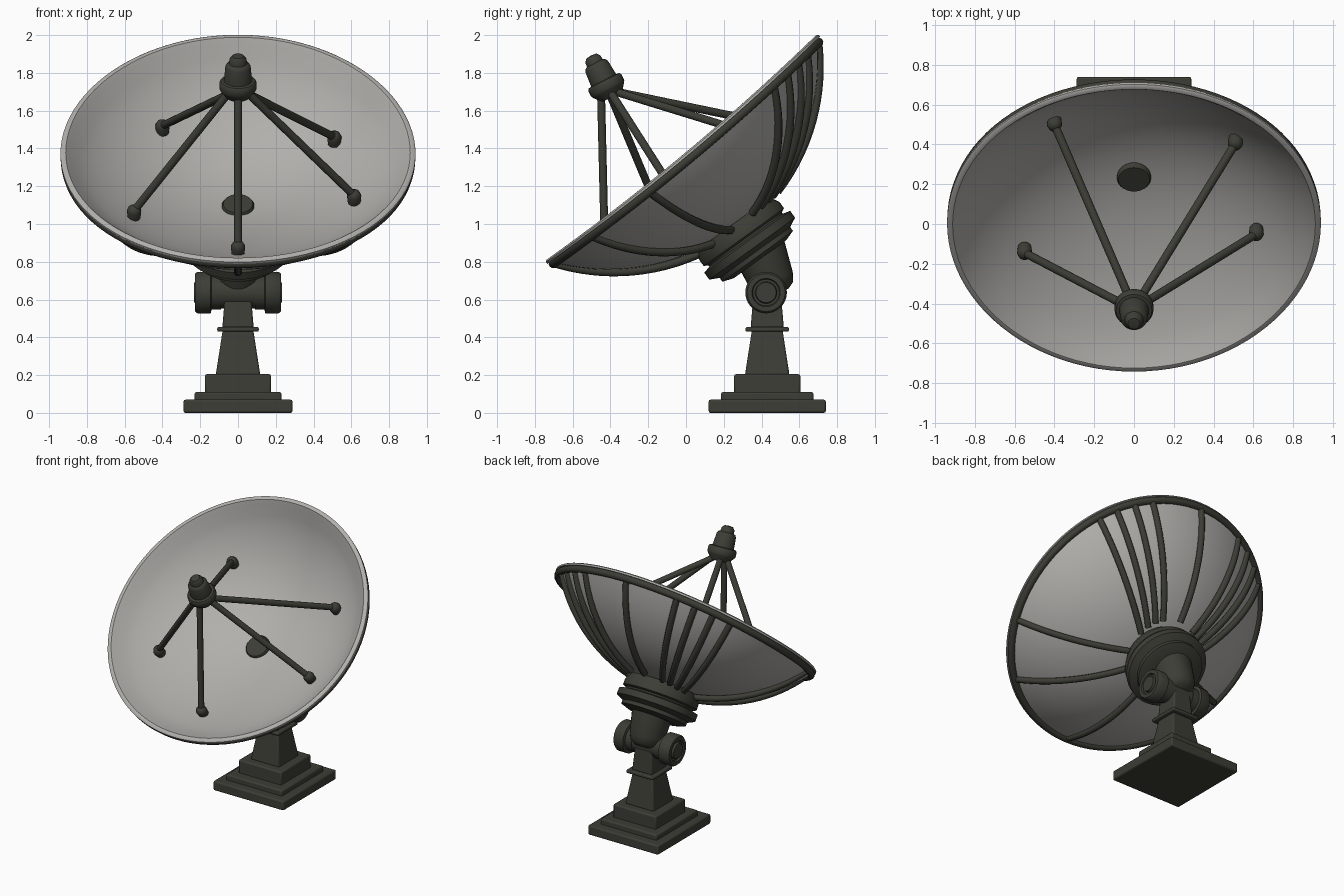
import bpy, bmesh, math
from mathutils import Vector, Matrix

if "Cube" in bpy.data.objects:
    bpy.data.objects.remove(bpy.data.objects["Cube"])

def material(name, col):
    m = bpy.data.materials.new(name)
    m.diffuse_color = (*col, 1)
    m.use_nodes = True
    m.node_tree.nodes["Principled BSDF"].inputs["Base Color"].default_value = m.diffuse_color
    return m

DARK = material("dark olive metal", (0.047, 0.047, 0.037))
GREY = material("light grey panel", (0.44, 0.43, 0.41))

def finish(bm, name, mat, matrix=Matrix(), bevel=0, angle=40):
    bmesh.ops.recalc_face_normals(bm, faces=bm.faces)
    me = bpy.data.meshes.new(name)
    bm.to_mesh(me)
    bm.free()
    me.materials.append(mat)
    ob = bpy.data.objects.new(name, me)
    bpy.context.collection.objects.link(ob)
    ob.matrix_world = matrix
    if bevel:
        b = ob.modifiers.new("bevel", 'BEVEL')
        b.width, b.segments, b.limit_method = bevel, 2, 'ANGLE'
    bpy.ops.object.select_all(action='DESELECT')
    ob.select_set(True)
    bpy.context.view_layer.objects.active = ob
    bpy.ops.object.shade_smooth_by_angle(angle=math.radians(angle))
    return ob

def lathe(name, prof, mat, matrix=Matrix(), n=40, warp=None, closed=False, angle=40):
    """Revolve (radius, z) points around local z."""
    bm = bmesh.new()
    rings = []
    for i, (r, z) in enumerate(prof):
        if r < 1e-5:
            rings.append([bm.verts.new((0, 0, z))] * n)
            continue
        ring = []
        for k in range(n):
            t = 2 * math.pi * k / n
            p = Vector((r * math.cos(t), r * math.sin(t), z))
            if warp:
                p = warp(p, i)
            ring.append(bm.verts.new(p))
        rings.append(ring)
    pairs = list(zip(rings, rings[1:]))
    if closed:
        pairs.append((rings[-1], rings[0]))
    for a, b in pairs:
        for k in range(n):
            q = []
            for v in (a[k], a[(k + 1) % n], b[(k + 1) % n], b[k]):
                if v not in q:
                    q.append(v)
            bm.faces.new(q)
    return finish(bm, name, mat, matrix, angle=angle)

def along(p, direction):
    return Matrix.Translation(p) @ Vector(direction).to_track_quat('Z', 'Y').to_matrix().to_4x4()

def rod(name, a, b, r, n=16):
    a, b = Vector(a), Vector(b)
    L = (b - a).length
    return lathe(name, [(0, 0), (r, 0), (r, L), (0, L)], DARK, along(a, b - a), n)

def block(name, hx0, hy0, hx1, hy1, z0, z1, bevel=0.01):
    """Tapered box on the pedestal centre line."""
    bm = bmesh.new()
    lo, hi = [[bm.verts.new((sx * hx, CY + sy * hy, z)) for sx, sy in
               ((-1, -1), (1, -1), (1, 1), (-1, 1))]
              for hx, hy, z in ((hx0, hy0, z0), (hx1, hy1, z1))]
    bm.faces.new(lo)
    bm.faces.new(hi)
    for k in range(4):
        bm.faces.new((lo[k], lo[(k + 1) % 4], hi[(k + 1) % 4], hi[k]))
    return finish(bm, name, DARK, bevel=bevel)

# ---- pedestal
CY = 0.43
block("base_plate", 0.288, 0.31, 0.288, 0.31, 0, 0.07)
block("base_step", 0.23, 0.245, 0.23, 0.245, 0.06, 0.11)
block("base_plinth", 0.175, 0.175, 0.175, 0.175, 0.10, 0.205)
block("column", 0.118, 0.118, 0.08, 0.08, 0.20, 0.445)
block("column_collar", 0.11, 0.115, 0.11, 0.115, 0.43, 0.455, 0.008)
block("column_top", 0.083, 0.088, 0.066, 0.07, 0.45, 0.66)

# ---- elevation pivot
pivot = Vector((0, 0.424, 0.637))
rod("pivot_barrel", pivot - Vector((0.145, 0, 0)), pivot + Vector((0.145, 0, 0)), 0.085, 32)
for s, side in ((1, "right"), (-1, "left")):
    lathe(side + "_pivot_drum",
          [(0, 0.09), (0.09, 0.09), (0.09, 0.14), (0.11, 0.145), (0.11, 0.215), (0.1, 0.228),
           (0.075, 0.228), (0.07, 0.215), (0.058, 0.215), (0.053, 0.232), (0, 0.232)],
          DARK, along(pivot, (s, 0, 0)))
lathe("pivot_neck", [(0, -0.05), (0.07, -0.045), (0.105, -0.02), (0.122, 0.03), (0.14, 0.2), (0, 0.2)],
      DARK, along((0, 0.462, 0.675), (0, -0.36, 0.93)), 32)

# ---- dish frame: local z is the dish axis, the rim lies near z = 0
DISH = Matrix.Translation((0, -0.02, 1.40)) @ Matrix.Rotation(math.radians(39.8), 4, 'X')
RIM = 0.93
LIP = 0.90

def sphere_depth(r, d):
    R = (RIM * RIM + d * d) / (2 * d)
    return math.sqrt(R * R - r * r) - (R - d)

def sag(x):
    """The left and right sides of the rim sit slightly further back."""
    return -0.035 * (x / RIM) ** 2

def floor_z(r, y):
    f = max(0, 1 - (r / LIP) ** 2)
    return -(0.405 * f ** 0.82 + 0.12 * y * f)

def warp_sag(p, i):
    p.z += sag(p.x)
    return p

# ---- hub rings behind the dish
HUB = DISH @ Matrix.Translation((0, -0.045, -0.5)) @ Matrix.Rotation(math.radians(-4), 4, 'X')
lathe("dish_hub", [(0, 0.02), (0.235, 0.02), (0.262, -0.03), (0.262, -0.07), (0.24, -0.08),
                   (0.24, -0.09), (0.28, -0.10), (0.28, -0.145), (0.25, -0.16),
                   (0.23, -0.17), (0.23, -0.195), (0.17, -0.215), (0, -0.215)],
      DARK, HUB, 48)

# ---- reflector shell: dished front, rolled lip over the rim, rounded back
NI = 18
inner = [(LIP * 0.99 * i / NI, 0) for i in range(NI + 1)]
inner[0] = (0, floor_z(0, 0))
inner += [(0.912, 0.006), (0.93, 0.007), (0.94, 0.0), (0.94, -0.012)]
rs = [0.925 * (1 - i / NI) for i in range(NI + 1)]
outer = [(r, min(-0.012, -sphere_depth(r, 0.5))) for r in rs]

def warp(p, i):
    if 0 < i <= NI:
        p.z = floor_z(math.hypot(p.x, p.y), p.y)
    return warp_sag(p, i)

lathe("dish_reflector", inner + outer, GREY, DISH, 96, warp)
lathe("dish_center_disc", [(0, -0.43), (0.085, -0.43), (0.085, -0.39), (0.078, -0.38), (0, -0.38)],
      DARK, DISH)

# ---- back rim and ribs
tube = [(0.914 + 0.025 * math.cos(a), -0.031 + 0.025 * math.sin(a))
        for a in (2 * math.pi * k / 12 for k in range(12))]
lathe("dish_rim", tube, DARK, DISH, 96, warp_sag, closed=True)

# (angle at the hub, angle at the rim) for one half
half = [(-47, -47), (-18, -18), (16, 40), (31, 48.5), (45, 57), (58, 65.5)]
ribs = [(-90, -90), (90, 90)] + half + [(180 - a, 180 - b) for a, b in half]
for idx, (t0, t1) in enumerate(ribs):
    t0, t1 = math.radians(t0), math.radians(t1)
    p0 = Vector((math.cos(t0), math.sin(t0))) * 0.24
    p1 = Vector((math.cos(t1), math.sin(t1))) * 0.91
    cu = bpy.data.curves.new("rib_path", 'CURVE')
    cu.dimensions = '3D'
    cu.bevel_depth, cu.bevel_resolution = 0.022, 2
    sp = cu.splines.new('POLY')
    N = 18
    sp.points.add(N)
    for k in range(N + 1):
        p = p0.lerp(p1, math.sin(math.pi / 2 * k / N))
        z = min(-0.032, -sphere_depth(p.length, 0.525)) + sag(p.x)
        sp.points[k].co = (p.x, p.y, z, 1)
    cu.materials.append(DARK)
    ob = bpy.data.objects.new("dish_rib_%d" % (idx + 1), cu)
    bpy.context.collection.objects.link(ob)
    ob.matrix_world = DISH

# ---- feed horn
feed = Vector((0, -0.405, 1.70))
up = Vector((0, -math.sin(math.radians(27)), math.cos(math.radians(27))))
lathe("feed_horn", [(0, -0.03), (0.06, -0.03), (0.092, 0.01), (0.098, 0.02), (0.098, 0.055),
                    (0.09, 0.065), (0.074, 0.068), (0.067, 0.15), (0.058, 0.165), (0.047, 0.17),
                    (0.044, 0.195), (0.03, 0.212), (0, 0.216)], DARK, along(feed, up), 32)

# ---- feed struts with ball feet
feet = [(0.51, 0.405, 1.46), (-0.40, 0.50, 1.52), (-0.55, -0.145, 1.07),
        (0.615, -0.05, 1.15), (0, -0.43, 0.88)]
axis = DISH.to_3x3() @ Vector((0, 0, 1))
for i, f in enumerate(feet):
    f = Vector(f)
    flat = Vector((f.x, f.y + 0.1, 0))
    start = feed + flat.normalized() * 0.045
    rod("feed_strut_%d" % (i + 1), start, f, 0.021)
    lathe("strut_foot_%d" % (i + 1),
          [(0, -0.05), (0.034, -0.045), (0.038, 0), (0.03, 0.02), (0.015, 0.03), (0, 0.032)],
          DARK, along(f, axis), 20, angle=60)
